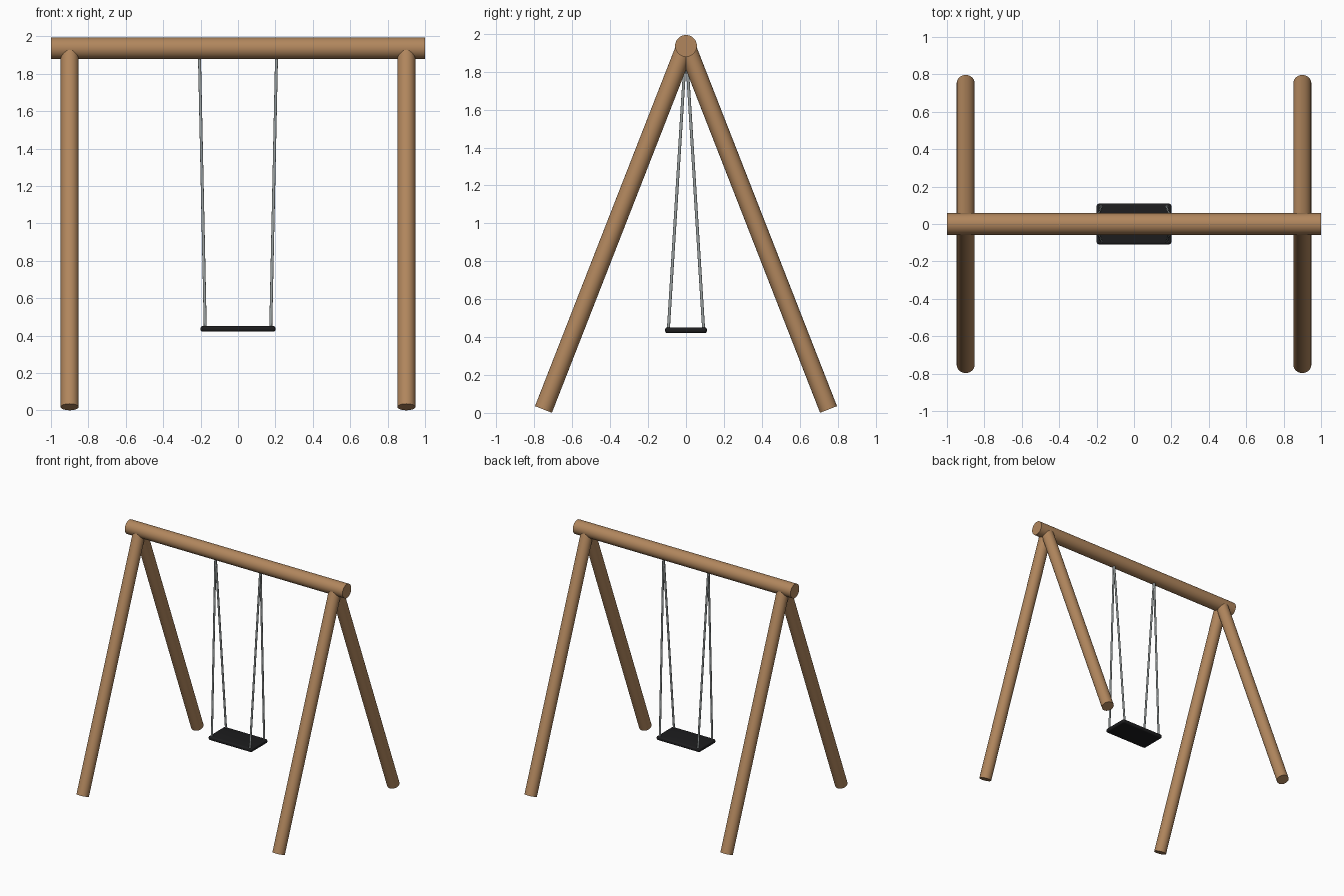
import bpy, bmesh, math
from mathutils import Vector

if "Cube" in bpy.data.objects:
    bpy.data.objects.remove(bpy.data.objects["Cube"])


def material(name, rgb):
    m = bpy.data.materials.new(name)
    m.diffuse_color = (*rgb, 1)
    m.use_nodes = True
    m.node_tree.nodes["Principled BSDF"].inputs["Base Color"].default_value = m.diffuse_color
    return m


WOOD = material("brown wood", (0.44, 0.24, 0.11))
STEEL = material("grey steel", (0.33, 0.36, 0.36))
RUBBER = material("black rubber", (0.012, 0.012, 0.013))


def finish(obj, name, mat):
    obj.name = name
    obj.data.materials.append(mat)
    bpy.ops.object.select_all(action='DESELECT')
    obj.select_set(True)
    bpy.context.view_layer.objects.active = obj
    bpy.ops.object.shade_smooth_by_angle(angle=math.radians(40))


def pole(name, a, b, radius, mat, sides):
    a, b = Vector(a), Vector(b)
    bpy.ops.mesh.primitive_cylinder_add(vertices=sides, radius=radius, depth=(b - a).length,
                                        location=(a + b) / 2,
                                        rotation=(b - a).to_track_quat('Z', 'Y').to_euler())
    finish(bpy.context.object, name, mat)


# top beam
pole("top_beam", (-1, 0, 1.936), (1, 0, 1.936), 0.0575, WOOD, 40)

# splayed legs ending inside the beam, and the four hanging ropes
for sx, xn in ((-1, "left"), (1, "right")):
    for sy, yn in ((-1, "front"), (1, "back")):
        pole(f"{yn}_{xn}_leg", (0.9 * sx, 0.752 * sy, 0.018), (0.9 * sx, 0, 1.942), 0.048, WOOD, 40)
        pole(f"{yn}_{xn}_rope", (0.175 * sx, 0.093 * sy, 0.44), (0.206 * sx, 0.003 * sy, 1.89),
             0.008, STEEL, 12)

# seat: flat board with rounded corners and edges
bpy.ops.mesh.primitive_cube_add(size=1, location=(0, 0, 0.436))
seat = bpy.context.object
seat.scale = (0.4, 0.22, 0.031)
bpy.ops.object.transform_apply(location=False, rotation=False, scale=True)
bm = bmesh.new()
bm.from_mesh(seat.data)
corners = [e for e in bm.edges if abs(e.verts[0].co.z - e.verts[1].co.z) > 0.01]
bmesh.ops.bevel(bm, geom=corners, offset=0.016, segments=5, profile=0.5, affect='EDGES')
rims = [e for e in bm.edges if abs(e.verts[0].co.z - e.verts[1].co.z) < 0.001
        and e.calc_face_angle(0) > 1]
bmesh.ops.bevel(bm, geom=rims, offset=0.012, segments=4, profile=0.5, affect='EDGES')
bm.to_mesh(seat.data)
bm.free()
finish(seat, "seat", RUBBER)
